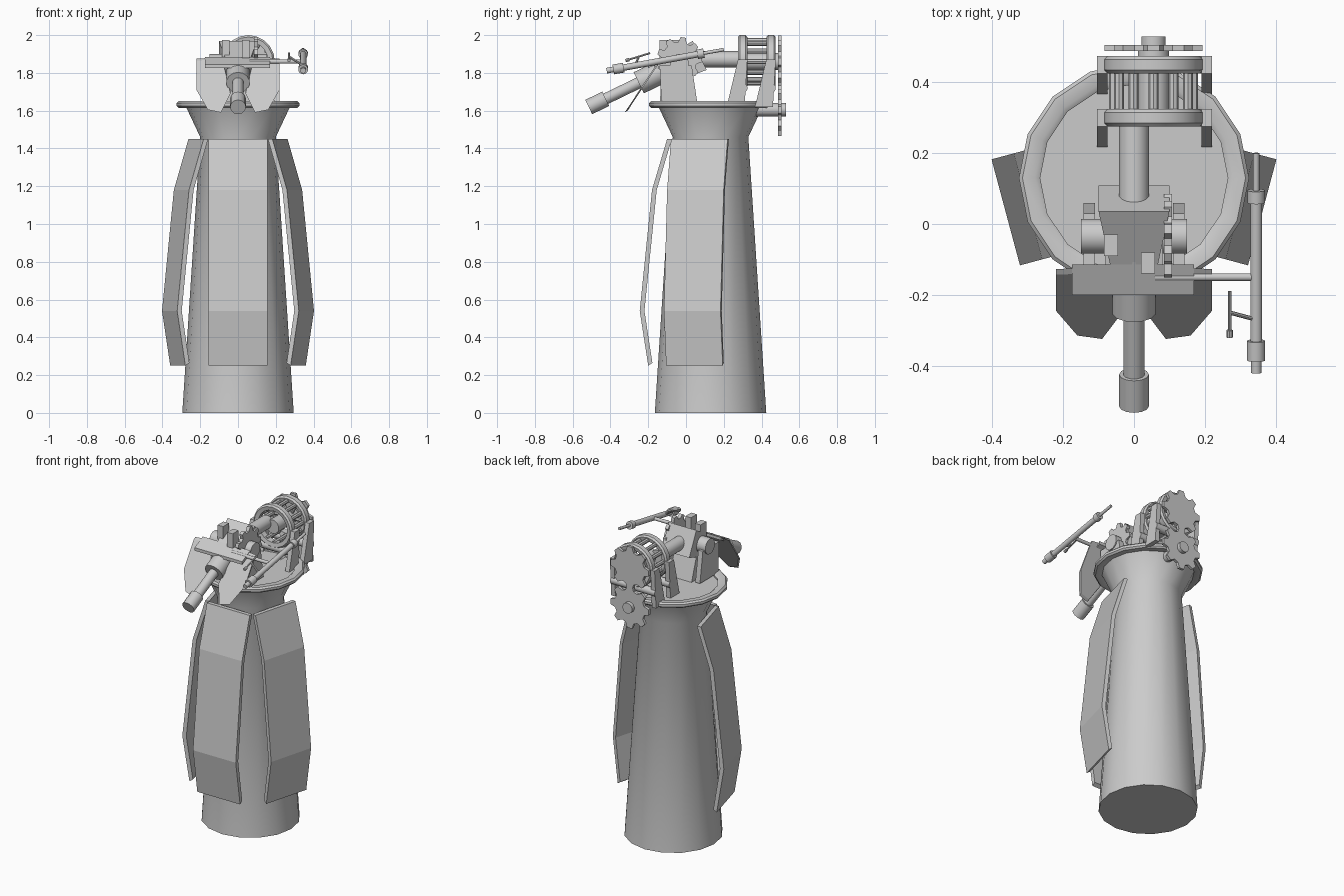
import bpy, bmesh, math
from mathutils import Vector, Matrix

if "Cube" in bpy.data.objects:
    bpy.data.objects.remove(bpy.data.objects["Cube"])

steel = bpy.data.materials.new("light_grey")
steel.diffuse_color = (0.6, 0.6, 0.6, 1)
steel.use_nodes = True
steel.node_tree.nodes["Principled BSDF"].inputs["Base Color"].default_value = steel.diffuse_color
CY = 0.13                      # tower axis in y
WX, WZ = 0.055, 1.86           # drum axis


def finish(name, bm, smooth=True):
    bmesh.ops.recalc_face_normals(bm, faces=bm.faces[:])
    me = bpy.data.meshes.new(name)
    bm.to_mesh(me)
    bm.free()
    ob = bpy.data.objects.new(name, me)
    bpy.context.collection.objects.link(ob)
    me.materials.append(steel)
    if smooth:
        bpy.ops.object.select_all(action='DESELECT')
        bpy.context.view_layer.objects.active = ob
        ob.select_set(True)
        bpy.ops.object.shade_smooth_by_angle(angle=math.radians(40))
    return ob


def rod(name, p0, p1, r0, r1=None, n=14):
    p0, p1 = Vector(p0), Vector(p1)
    d = p1 - p0
    bm = bmesh.new()
    m = Matrix.Translation((p0 + p1) / 2) @ d.to_track_quat('Z', 'Y').to_matrix().to_4x4()
    bmesh.ops.create_cone(bm, cap_ends=True, segments=n, radius1=r0,
                          radius2=r0 if r1 is None else r1, depth=d.length, matrix=m)
    return finish(name, bm)


def prism(name, pts, offset, matrix=None):
    """Extrude a planar outline by an offset vector."""
    bm = bmesh.new()
    f = bm.faces.new([bm.verts.new(p) for p in pts])
    g = bmesh.ops.extrude_face_region(bm, geom=[f])
    bmesh.ops.translate(bm, vec=offset, verts=[v for v in g['geom'] if isinstance(v, bmesh.types.BMVert)])
    if matrix:
        bm.transform(matrix)
    return finish(name, bm, False)


def lathe(name, prof, center, axis='Z', n=16, closed=False):
    """Revolve (radius, height) points around an axis."""
    bm = bmesh.new()
    rings = []
    for k in range(n):
        a = 2 * math.pi * k / n
        rings.append([bm.verts.new((r * math.cos(a), r * math.sin(a), h)) for r, h in prof])
    m = len(prof)
    for k in range(n):
        A, B = rings[k], rings[(k + 1) % n]
        for i in range(m if closed else m - 1):
            j = (i + 1) % m
            bm.faces.new((A[i], B[i], B[j], A[j]))
    if not closed:
        bm.faces.new([r[0] for r in rings])
        bm.faces.new([r[-1] for r in rings])
    if axis == 'Y':
        bm.transform(Matrix.Rotation(math.pi / 2, 4, 'X'))
    bm.transform(Matrix.Translation(center))
    return finish(name, bm)


def gear(name, center, r, thick, axis, teeth=8):
    pts = []
    for k in range(teeth):
        for f, s in ((-0.34, 0.78), (-0.16, 1), (0.16, 1), (0.34, 0.78)):
            a = 2 * math.pi * (k + f) / teeth
            u, v = r * s * math.cos(a), r * s * math.sin(a)
            pts.append(Vector(center) + (Vector((u, 0, v)) if axis == 'Y' else Vector((0, u, v))))
    return prism(name, pts, (0, thick, 0) if axis == 'Y' else (thick, 0, 0))


# tower with flared head and rim
lathe("tower", [(0.295, 0), (0.2, 1.46), (0.28, 1.63)], (0, CY, 0))
lathe("rim", [(0.265, 1.625), (0.28, 1.615), (0.315, 1.615), (0.325, 1.625),
              (0.325, 1.64), (0.315, 1.65), (0.28, 1.65), (0.265, 1.64)], (0, CY, 0), closed=True)

# three bent armour plates around the tower
plate = [(-0.20, 0.25), (-0.245, 0.54), (-0.18, 1.18), (-0.10, 1.45),
         (-0.075, 1.45), (-0.155, 1.18), (-0.22, 0.54), (-0.178, 0.265)]
for name, ang in (("front_plate", 0), ("left_plate", -75), ("right_plate", 75)):
    rot = Matrix.Translation((0, CY, 0)) @ Matrix.Rotation(math.radians(ang), 4, 'Z') @ Matrix.Translation((0, -CY, 0))
    prism(name, [(-0.155, y, z) for y, z in plate], (0.31, 0, 0), rot)


# gun barrel, muzzle and sleeve on one tilted line
def gun(y):
    return Vector((0, y, 1.762 + (y + 0.22) * 0.484))


rod("barrel", gun(-0.48), gun(-0.15), 0.03)
rod("muzzle", gun(-0.515), gun(-0.425), 0.042, n=12)
rod("sleeve", gun(-0.25), gun(-0.08), 0.062)

# tapered gun body
tilt = Matrix.Translation(gun(-0.04)) @ Matrix.Rotation(math.radians(25.8), 4, 'X')
bm = bmesh.new()
bmesh.ops.create_cube(bm, size=1)
for v in bm.verts:
    back = v.co.y > 0
    v.co = Vector((v.co.x * (0.2 if back else 0.11), v.co.y * 0.24, v.co.z * (0.17 if back else 0.13) - 0.01))
bm.transform(tilt)
finish("gun_body", bm, False)

# lugs, side brackets and mirrored shield wings
wing = [(0.14, 1.87), (0.22, 1.865), (0.22, 1.71), (0.16, 1.605),
        (0.09, 1.59), (0.04, 1.69), (0.075, 1.84)]
for s, side in ((-1, "left"), (1, "right")):
    prism(side + "_wing", [(s * x, -0.14 - (1.87 - z) * 0.66, z) for x, z in wing], (0, 0.016, 0.01))
    prism(side + "_bracket", [(s * 0.11, -0.14, 1.84), (s * 0.11, 0.03, 1.84),
                              (s * 0.11, 0.06, 1.64), (s * 0.11, -0.13, 1.64)], (s * 0.033, 0, 0))
    rod(side + "_hub", (s * 0.08, -0.035, 1.85), (s * 0.15, -0.035, 1.85), 0.05)
    x = -0.085 if s < 0 else 0.02
    y = -0.06 if s < 0 else -0.11
    prism(side + "_lug", [(x, y - 0.03, 1.88), (x, y + 0.03, 1.88), (x, y + 0.03, 1.975),
                          (x, y - 0.03, 1.975)], (0.04, 0, 0))
prism("gun_mount", [(-0.08, -0.14, 1.62), (-0.08, 0.06, 1.62), (-0.08, 0.0, 1.8), (-0.08, -0.13, 1.78)], (0.16, 0, 0))
prism("cross_bar", [(-0.175, -0.2, 1.825), (-0.175, -0.115, 1.865), (-0.175, -0.115, 1.885),
                    (-0.175, -0.2, 1.845)], (0.345, 0, 0))
gear("elevation_gear", (0.085, -0.035, 1.87), 0.12, 0.022, 'X', 9)

# side sight bar with cuffs, arm and handle
def bar(y):
    return Vector((0.345, y, 1.81 + (y + 0.43) * 0.18))


rod("sight_arm", (0.06, -0.15, 1.86), bar(-0.15), 0.011)
rod("sight_bar", bar(-0.35), bar(0.08), 0.017)
rod("sight_front_cuff", bar(-0.385), bar(-0.33), 0.026)
rod("sight_tip", bar(-0.42), bar(-0.38), 0.015)
rod("sight_rear_cuff", bar(0.06), bar(0.095), 0.025)
rod("sight_rear_rod", bar(0.09), bar(0.2), 0.009)
rod("handle", (0.27, -0.32, 1.865), (0.27, -0.19, 1.905), 0.005, n=8)
rod("handle_grip", (0.27, -0.32, 1.865), (0.27, -0.30, 1.871), 0.009, n=8)
rod("handle_link", (0.27, -0.25, 1.886), bar(-0.27), 0.006, n=8)

# drive shaft from the gun to the drum
rod("drive_shaft", (0, 0.05, 1.872), (0, 0.30, 1.872), 0.043)

# drum: two rings, cage rods, hub and spokes
for y, n in ((0.30, "front"), (0.45, "rear")):
    lathe(n + "_ring", [(0.105, -0.02), (0.13, -0.025), (0.14, -0.015), (0.14, 0.015),
                        (0.13, 0.025), (0.105, 0.02)], (WX, y, WZ), 'Y', 20, True)
    # raking legs and low cross beam
    for x, s in ((-0.09, "left"), (0.205, "right")):
        prism(f"{n}_{s}_leg", [(x - 0.015, y - 0.025, 1.87), (x - 0.015, y + 0.025, 1.87),
                               (x - 0.015, y + 0.01, 1.62), (x - 0.015, y - 0.085, 1.62)], (0.03, 0, 0))
    rod(n + "_beam", (-0.105, y, 1.72), (0.22, y, 1.72), 0.026, n=10)
for k in range(12):
    a = math.tau * k / 12
    x, z = WX + 0.112 * math.cos(a), WZ + 0.112 * math.sin(a)
    rod("cage_rod", (x, 0.29, z), (x, 0.46, z), 0.014, n=8)
rod("drum_hub", (WX, 0.28, WZ), (WX, 0.50, WZ), 0.045)
for k in range(3):
    a = math.pi * k / 3
    d = Vector((math.cos(a), 0, math.sin(a))) * 0.115
    c = Vector((WX, 0.45, WZ))
    rod("drum_spoke", c - d, c + d, 0.012, n=8)

# meshing rear gears
gear("upper_gear", (WX, 0.488, WZ), 0.14, 0.018, 'Y')
gear("lower_gear", (WX, 0.488, 1.605), 0.14, 0.018, 'Y')
rod("lower_gear_shaft", (WX, 0.33, 1.605), (WX, 0.53, 1.605), 0.035)
